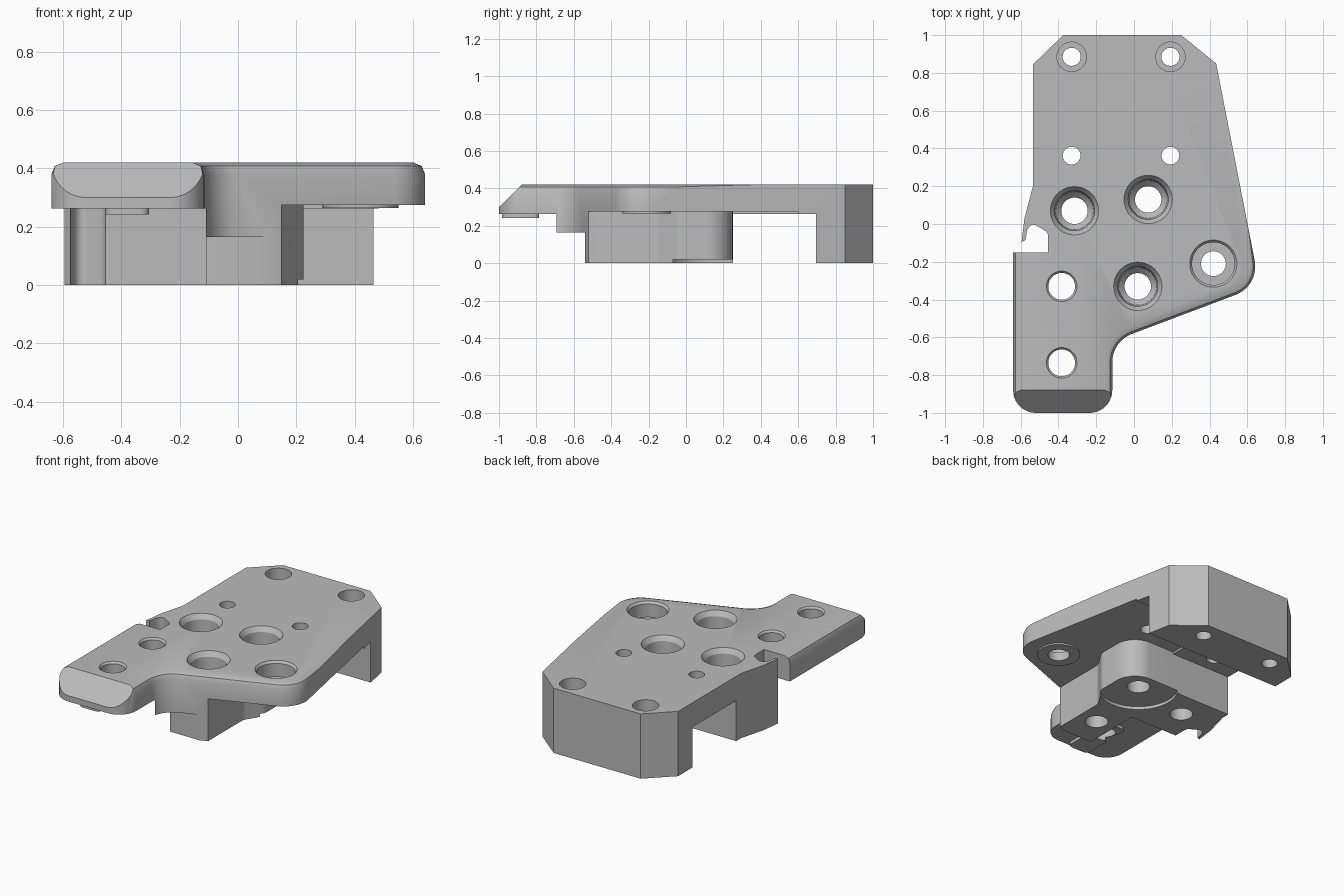
import bpy, bmesh, math
from mathutils import Vector

old = bpy.data.objects.get("Cube")
if old:
    bpy.data.objects.remove(old, do_unlink=True)

grey = bpy.data.materials.new("plain grey")
grey.use_nodes = True
colour = (0.5, 0.5, 0.5, 1)
grey.diffuse_color = colour
grey.node_tree.nodes["Principled BSDF"].inputs["Base Color"].default_value = colour


def to_object(name, bm):
    bmesh.ops.recalc_face_normals(bm, faces=bm.faces[:])
    mesh = bpy.data.meshes.new(name)
    bm.to_mesh(mesh)
    bm.free()
    mesh.materials.append(grey)
    obj = bpy.data.objects.new(name, mesh)
    bpy.context.collection.objects.link(obj)
    return obj


def rounded(corners, steps=10):
    """Outline from (x, y, radius) corners, with an arc at each rounded one."""
    out = []
    for i, (x, y, r) in enumerate(corners):
        p = Vector((x, y))
        if not r:
            out.append(p)
            continue
        a = (Vector(corners[i - 1][:2]) - p).normalized()
        b = (Vector(corners[(i + 1) % len(corners)][:2]) - p).normalized()
        half = a.angle(b) / 2
        centre = p + (a + b).normalized() * r / math.sin(half)
        start = p + a * r / math.tan(half) - centre
        end = p + b * r / math.tan(half) - centre
        for k in range(steps + 1):
            t = k / steps
            sweep = start.angle(end)
            out.append(centre + (start * math.sin((1 - t) * sweep)
                                 + end * math.sin(t * sweep)) / math.sin(sweep))
    return out


def prism(outline, low, high):
    bm = bmesh.new()
    face = bm.faces.new([bm.verts.new((p[0], p[1], low)) for p in outline])
    new = bmesh.ops.extrude_face_region(bm, geom=[face])["geom"]
    bmesh.ops.translate(bm, vec=(0, 0, high - low),
                        verts=[v for v in new if isinstance(v, bmesh.types.BMVert)])
    return bm


def box(name, x0, x1, y0, y1, z0, z1):
    return to_object(name, prism([(x0, y0), (x1, y0), (x1, y1), (x0, y1)], z0, z1))


def lathe(name, x, y, profile, sides=40):
    """Closed solid turned about a vertical axis from (radius, z) points."""
    bm = bmesh.new()
    rings = []
    for r, z in profile:
        rings.append([bm.verts.new((x + r * math.cos(math.tau * k / sides),
                                    y + r * math.sin(math.tau * k / sides), z))
                      for k in range(sides)])
    for a, b in zip(rings, rings[1:]):
        for k in range(sides):
            n = (k + 1) % sides
            bm.faces.new((a[k], a[n], b[n], b[k]))
    bm.faces.new(rings[0])
    bm.faces.new(rings[-1])
    return to_object(name, bm)


def combine(target, tool, operation):
    mod = target.modifiers.new("combine", "BOOLEAN")
    mod.operation = operation
    mod.solver = "EXACT"
    mod.object = tool
    bpy.context.view_layer.objects.active = target
    bpy.ops.object.modifier_apply(modifier=mod.name)
    bpy.data.objects.remove(tool, do_unlink=True)


TOP, UNDER = 0.42, 0.262

# Full-height body from the plan outline, including the hooked side notch
plan = rounded([
    (-0.535, 0.845, 0), (-0.375, 1, 0), (0.25, 1, 0), (0.435, 0.85, 0),
    (0.665, -0.327, 0.16), (-0.115, -0.621, 0.16), (-0.115, -1, 0.12),
    (-0.64, -1, 0.12), (-0.64, -0.15, 0), (-0.455, -0.15, 0),
    (-0.455, -0.045, 0.03), (-0.54, 0.005, 0.03), (-0.565, -0.03, 0),
    (-0.575, -0.085, 0), (-0.595, -0.095, 0), (-0.58, 0.03, 0), (-0.535, 0.2, 0)])
bm = prism(plan, 0, TOP)
rim = [e for e in bm.edges
       if all(v.co.z > TOP - 0.01 and v.co.y < -0.14 for v in e.verts)
       and not all(v.co.x < -0.4 and v.co.y > -0.2 for v in e.verts)]
bmesh.ops.bevel(bm, geom=rim, offset=0.04, segments=2, profile=0.5, affect="EDGES")
body = to_object("mounting_plate", bm)

# Volumes that remain: plate slab, rear leg, centre block and its front ledge
keep = box("slab_volume", -2, 2, -2, 2, UNDER, 1)
combine(keep, box("ear_relief", -0.1, 1.9, -1.9, 0.6, 0, 0.275), "DIFFERENCE")
combine(keep, box("leg_volume", -1.8, 1.8, 0.695, 1.8, -1, 0.5), "UNION")
block = rounded([
    (-1.5, 0.25, 0), (0.225, 0.25, 0.14), (0.225, -0.04, 0.06), (0.15, -0.16, 0.06),
    (0.15, -1.2, 0), (-0.11, -1.2, 0), (-0.11, -0.15, 0), (-1.5, -0.15, 0)])
centre = to_object("block_volume", prism(block, -0.5, 0.35))
combine(centre, box("ledge_cut", -1, 1, -1.5, -0.54, -0.9, 0.165), "DIFFERENCE")
combine(keep, centre, "UNION")
combine(body, keep, "INTERSECT")

# Sloped nose on the front arm
bm = bmesh.new()
tri = bm.faces.new([bm.verts.new((-0.8, y, z))
                    for y, z in ((-1.1, 0.2), (-0.78, 0.52), (-1.1, 0.52))])
new = bmesh.ops.extrude_face_region(bm, geom=[tri])["geom"]
bmesh.ops.translate(bm, vec=(0.8, 0, 0),
                    verts=[v for v in new if isinstance(v, bmesh.types.BMVert)])
combine(body, to_object("nose_cut", bm), "DIFFERENCE")

# Shallow round recess under the block
combine(body, lathe("under_recess", 0.075, 0.13, [(0.24, -0.1), (0.24, 0.02)]), "DIFFERENCE")

# Raised pads under the ear and the arm
combine(body, lathe("ear_pad", 0.42, -0.21, [(0.13, 0.265), (0.13, 0.3)]), "UNION")
for y0, y1 in ((-0.985, -0.785), (-0.695, -0.62)):
    pad = rounded([(-0.455, y0, 0.03), (-0.305, y0, 0.03),
                   (-0.305, y1, 0.03), (-0.455, y1, 0.03)], 5)
    combine(body, to_object("key_pad", prism(pad, 0.242, 0.3)), "UNION")

# Deep counterbored holes
for x, y in ((-0.315, 0.07), (0.075, 0.13), (0.02, -0.33)):
    combine(body, lathe("bolt_hole", x, y, [
        (0.07, -0.1), (0.07, 0.18), (0.1, 0.21), (0.106, 0.39),
        (0.128, TOP), (0.128, 0.5)]), "DIFFERENCE")

# Shallow counterbored hole in the ear
combine(body, lathe("ear_hole", 0.42, -0.21, [
    (0.066, 0.1), (0.066, 0.32), (0.113, 0.32), (0.113, 0.405),
    (0.125, TOP), (0.125, 0.5)]), "DIFFERENCE")

# Rear leg holes and the small plain holes ahead of them
for x in (-0.33, 0.193):
    combine(body, lathe("leg_hole", x, 0.885, [
        (0.048, -0.1), (0.048, 0.33), (0.078, 0.33), (0.078, 0.5)]), "DIFFERENCE")
    combine(body, lathe("pin_hole", x, 0.362, [(0.047, -0.1), (0.047, 0.5)]), "DIFFERENCE")

# Edge-broken holes through the arm
for y in (-0.33, -0.735):
    combine(body, lathe("arm_hole", -0.383, y, [
        (0.071, 0.1), (0.071, 0.408), (0.081, TOP), (0.081, 0.5)]), "DIFFERENCE")

bpy.ops.object.select_all(action="DESELECT")
body.select_set(True)
bpy.context.view_layer.objects.active = body
bpy.ops.object.shade_smooth_by_angle(angle=math.radians(28))
